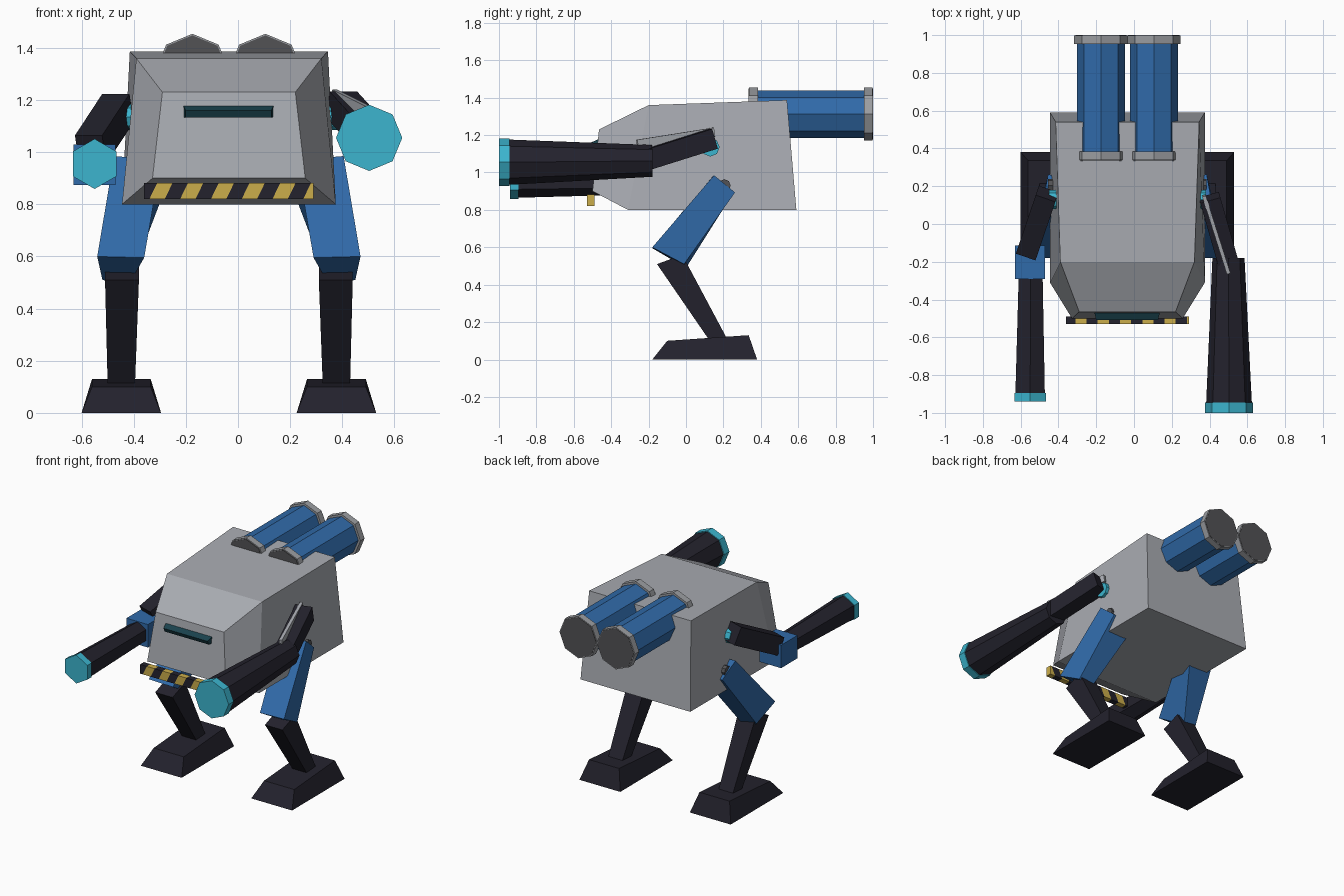
import bpy, bmesh, math
from mathutils import Vector

if "Cube" in bpy.data.objects:
    bpy.data.objects.remove(bpy.data.objects["Cube"])

CX = -0.035  # the mirror plane of hull and legs


def material(name, r, g, b):
    m = bpy.data.materials.new(name)
    m.diffuse_color = (r, g, b, 1)
    m.use_nodes = True
    m.node_tree.nodes["Principled BSDF"].inputs["Base Color"].default_value = m.diffuse_color
    return m


GREY = material("hull grey", 0.40, 0.415, 0.45)
BLUE = material("armour blue", 0.03, 0.145, 0.40)
DARK = material("dark frame", 0.017, 0.016, 0.026)
CYAN = material("cyan glow", 0.045, 0.46, 0.62)
YELLOW = material("warning yellow", 0.60, 0.42, 0.07)
TEAL = material("visor teal", 0.01, 0.055, 0.075)
METAL = material("ring metal", 0.33, 0.34, 0.36)
SOOT = material("soot grey", 0.085, 0.085, 0.09)


def loft(name, rings, mat):
    """Solid through rings with equal point counts, capped at both ends."""
    bm = bmesh.new()
    vs = [[bm.verts.new(p) for p in ring] for ring in rings]
    n = len(rings[0])
    for a, b in zip(vs, vs[1:]):
        for i in range(n):
            j = (i + 1) % n
            bm.faces.new((a[i], a[j], b[j], b[i]))
    bm.faces.new(vs[0])
    bm.faces.new(vs[-1])
    bmesh.ops.recalc_face_normals(bm, faces=bm.faces)
    me = bpy.data.meshes.new(name)
    bm.to_mesh(me)
    bm.free()
    me.materials.append(mat)
    ob = bpy.data.objects.new(name, me)
    bpy.context.collection.objects.link(ob)
    return ob


def tube(name, p, q, r1, r2, n, mat):
    """Faceted cone from p to q with a vertex pointing up."""
    p, q = Vector(p), Vector(q)
    d = (q - p).normalized()
    side = d.cross(Vector((0, 0, 1))).normalized()
    up = side.cross(d)
    angles = [2 * math.pi * i / n for i in range(n)]
    return loft(name, [[c + r * (math.sin(a) * side + math.cos(a) * up) for a in angles]
                       for c, r in ((p, r1), (q, r2))], mat)


def beam(name, p, q, w, h, mat):
    """Rectangular bar from p to q."""
    p, q = Vector(p), Vector(q)
    d = (q - p).normalized()
    side = d.cross(Vector((0, 0, 1))).normalized() * w / 2
    up = side.cross(d).normalized() * h / 2
    return loft(name, [[c - side - up, c + side - up, c + side + up, c - side + up]
                       for c in (p, q)], mat)


# Hull: back, middle and front sections (y, z, half width) top then bottom
sections = [((0.54, 1.387, 0.38), (0.59, 0.80, 0.41)),
            ((-0.20, 1.36, 0.355), (-0.31, 0.80, 0.41)),
            ((-0.465, 1.23, 0.255), (-0.50, 0.90, 0.293))]
loft("hull", [[(CX - t[2], t[0], t[1]), (CX + t[2], t[0], t[1]),
               (CX + b[2], b[0], b[1]), (CX - b[2], b[0], b[1])] for t, b in sections], GREY)

# Visor: shallow wedge on the front
loft("visor", [[(x, -0.45, 1.187), (x + k, -0.508, 1.16), (x + k, -0.495, 1.133), (x, -0.45, 1.133)]
               for x, k in ((-0.213, 0.012), (0.14, -0.012))], TEAL)

# Warning bar with slanted stripes
x0, x1, step, lean = -0.36, 0.29, 0.059, 0.03
edges = [(x0, x0)]
x = x0 + 0.02
while x < x1 - 0.03:
    edges.append((x, x + lean))
    x += step
edges.append((x1, x1))
for i, (a, b) in enumerate(zip(edges, edges[1:])):
    loft("warning_stripe", [[(bx, y, 0.82), (tx, y, 0.882), (tx, y2, 0.882), (bx, y2, 0.82)]
                            for (bx, tx), y, y2 in ((a, -0.53, -0.49), (b, -0.53, -0.49))],
         YELLOW if i % 2 else DARK)

# Twin rear tubes with end rings and sooty caps
for cx in (-0.175, 0.105):
    z = 1.312
    tube("rear_tube", (cx, 0.36, z), (cx, 0.98, z), 0.127, 0.127, 8, BLUE)
    for y, y2, cap in ((0.338, 0.385, 0.336), (0.953, 0.998, 1.0)):
        tube("tube_ring", (cx, y, z), (cx, y2, z), 0.142, 0.142, 8, METAL)
        tube("tube_cap", (cx, cap - 0.003, z), (cx, cap, z), 0.136, 0.136, 8, SOOT)

# Legs
for s in (-1, 1):
    def side(points):
        return [(CX + s * px, y, z) for px, y, z in points]
    loft("thigh", [side([(0.44, 0.15, 0.985), (0.26, 0.13, 0.97),
                         (0.24, 0.24, 0.87), (0.42, 0.262, 0.893)]),
                   side([(0.505, -0.18, 0.60), (0.325, -0.18, 0.595),
                         (0.385, 0.0, 0.49), (0.485, -0.01, 0.51)])], BLUE)
    tube("hip_joint", *side([(0.34, 0.205, 0.93), (0.42, 0.205, 0.93)]), 0.034, 0.034, 8, SOOT)
    loft("shin", [side([(0.345, -0.155, 0.51), (0.475, -0.155, 0.51),
                        (0.475, -0.02, 0.56), (0.345, -0.02, 0.56)]),
                  side([(0.36, 0.12, 0.11), (0.465, 0.12, 0.11),
                        (0.465, 0.22, 0.11), (0.36, 0.22, 0.11)])], DARK)
    loft("foot", [side([(0.26, -0.18, 0), (0.565, -0.18, 0), (0.565, 0.38, 0), (0.26, 0.38, 0)]),
                  side([(0.30, -0.10, 0.10), (0.525, -0.10, 0.10),
                        (0.525, 0.335, 0.13), (0.30, 0.335, 0.13)])], DARK)
    # Shoulder glow disc between hull and arm
    tube("shoulder_glow", *side([(0.36, 0.13, 1.135), (0.415, 0.13, 1.135)]), 0.05, 0.05, 8, CYAN)

# Left arm: upper arm, elbow block and six-sided barrel
beam("left_upper_arm", (-0.46, 0.16, 1.17), (-0.565, -0.15, 1.01), 0.11, 0.12, DARK)
loft("elbow_block", [[(-0.63, y, 0.875), (-0.47, y, 0.875), (-0.47, y, 1.03), (-0.63, y, 1.03)]
                     for y in (-0.29, -0.115)], BLUE)
tube("left_barrel", (-0.547, -0.27, 0.955), (-0.55, -0.90, 0.955), 0.073, 0.09, 6, DARK)
tube("left_muzzle", (-0.55, -0.895, 0.955), (-0.55, -0.94, 0.955), 0.096, 0.096, 6, CYAN)

# Right arm: upper arm, side plate and eight-sided barrel
beam("right_upper_arm", (0.40, 0.14, 1.18), (0.50, -0.21, 1.07), 0.11, 0.11, DARK)
beam("arm_plate", (0.37, 0.15, 1.215), (0.50, -0.26, 1.15), 0.02, 0.05, GREY)
tube("right_barrel", (0.50, -0.18, 1.062), (0.503, -0.95, 1.055), 0.085, 0.121, 8, DARK)
tube("right_muzzle", (0.503, -0.945, 1.055), (0.503, -1.0, 1.055), 0.127, 0.127, 8, CYAN)
